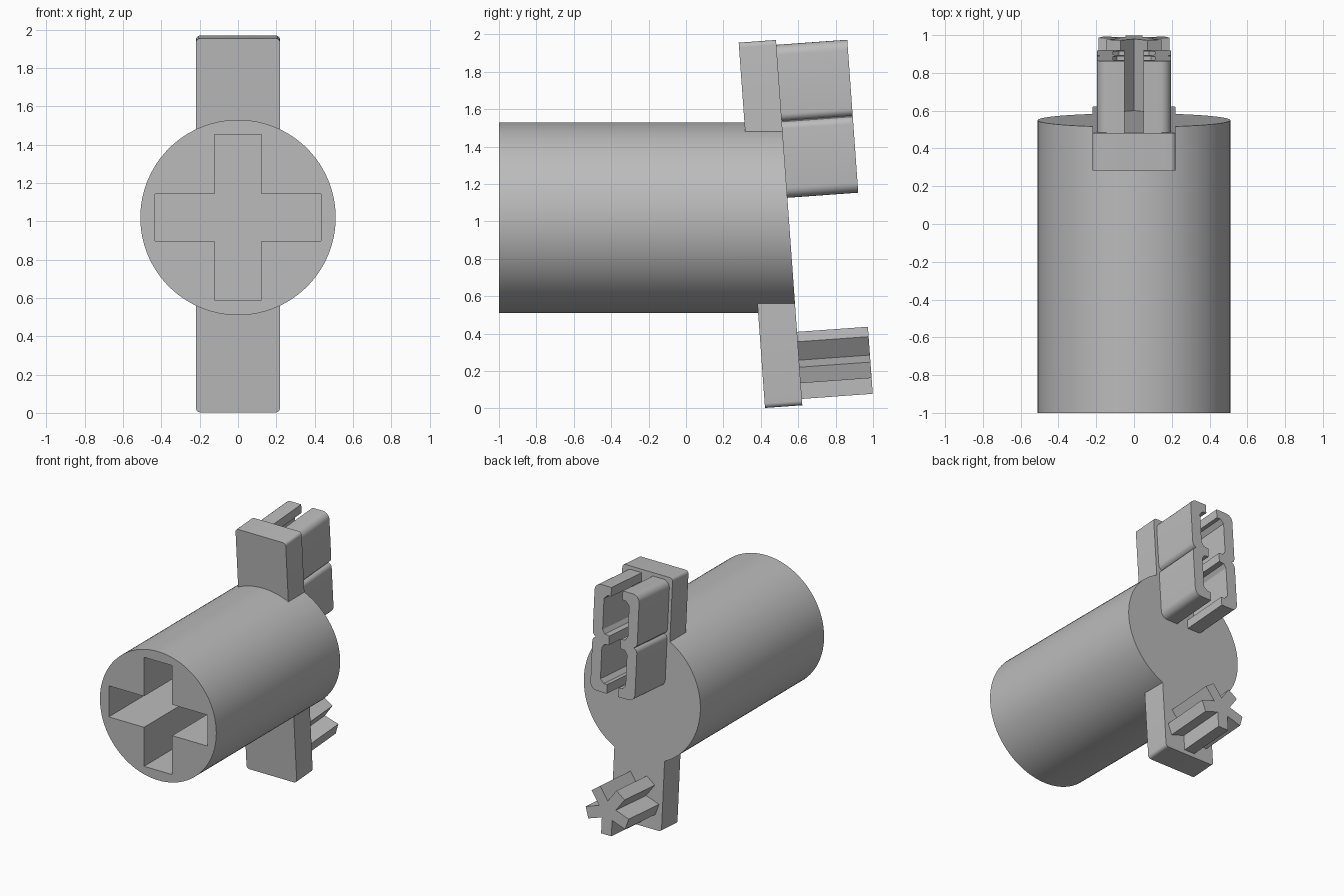
import bpy, bmesh, math
from mathutils import Vector

if "Cube" in bpy.data.objects:
    bpy.data.objects.remove(bpy.data.objects["Cube"])

grey = bpy.data.materials.new("plain_grey")
grey.use_nodes = True
grey.diffuse_color = (0.5, 0.5, 0.5, 1)
grey.node_tree.nodes["Principled BSDF"].inputs["Base Color"].default_value = (0.5, 0.5, 0.5, 1)

TILT = math.atan(0.072)
UP = Vector((0, -math.sin(TILT), math.cos(TILT)))
OUT = Vector((0, math.cos(TILT), math.sin(TILT)))
BASE = Vector((0, 0.623, 0))          # tilted back plane at ground level
AXIS_Z = 1.02


def prism(name, profile, near, far, up=UP, out=OUT, base=BASE):
    """Extrude a closed (x, up) profile between two distances along out."""
    bm = bmesh.new()
    verts = [bm.verts.new(base + Vector((x, 0, 0)) + up * v + out * near) for x, v in profile]
    face = bm.faces.new(verts)
    top = bmesh.ops.extrude_face_region(bm, geom=[face])["geom"]
    moved = [g for g in top if isinstance(g, bmesh.types.BMVert)]
    bmesh.ops.translate(bm, verts=moved, vec=out * (far - near))
    bmesh.ops.recalc_face_normals(bm, faces=bm.faces)
    mesh = bpy.data.meshes.new(name)
    bm.to_mesh(mesh)
    bm.free()
    mesh.materials.append(grey)
    obj = bpy.data.objects.new(name, mesh)
    bpy.context.collection.objects.link(obj)
    return obj


def straight(name, profile, near, far):
    return prism(name, profile, near, far, Vector((0, 0, 1)), Vector((0, 1, 0)), Vector((0, 0, AXIS_Z)))


def arc(cx, cy, r, start, end, steps=6):
    return [(cx + r * math.cos(math.radians(start + (end - start) * i / steps)),
             cy + r * math.sin(math.radians(start + (end - start) * i / steps)))
            for i in range(steps + 1)]


def rounded_rect(w, lo, hi, r):
    return (arc(w - r, hi - r, r, 90, 0) + arc(w - r, lo + r, r, 0, -90)
            + arc(r - w, lo + r, r, -90, -180) + arc(r - w, hi - r, r, 180, 90))


def combine(target, tool, operation):
    mod = target.modifiers.new(operation.lower(), 'BOOLEAN')
    mod.operation, mod.solver, mod.object = operation, 'EXACT', tool
    bpy.context.view_layer.objects.active = target
    bpy.ops.object.modifier_apply(modifier=mod.name)
    bpy.data.objects.remove(tool)


# Body: round barrel and tilted mounting plate, trimmed by one slanted plane
body = straight("barrel_and_plate", arc(0, 0, 0.51, 0, 360, 96)[:-1], -1, 0.8)
combine(body, prism("plate", rounded_rect(0.22, 0.017, 1.975, 0.025), -0.2, 0.2), 'UNION')
combine(body, prism("trim", [(-1, -1), (1, -1), (1, 3), (-1, 3)], 0, 1), 'DIFFERENCE')

# Cross-shaped socket in the front
a, b = 0.123, 0.432
cross = [(a, a), (a, b), (-a, b), (-a, a), (-b, a), (-b, -a),
         (-a, -a), (-a, -b), (a, -b), (a, -a), (b, -a), (b, a)]
combine(body, straight("socket", cross, -1.2, 0.2), 'DIFFERENCE')

# Upper pin: two mirrored brackets, each with a pair of rounded lobes
MID, HALF = 1.539, 0.41
SLIT, INNER, OUTER, R = 0.05, 0.11, 0.195, 0.055
upper = [(SLIT, HALF)] + arc(OUTER - R, HALF - R, R, 90, 0) + arc(OUTER - 0.04, 0.04, 0.04, 0, -70)
inside = [(SLIT, 0.035), (INNER - 0.02, 0.04), (INNER, 0.07),
          (INNER, HALF - 0.1), (INNER - 0.03, HALF - 0.07), (SLIT, HALF - 0.07)]
outer_edge = upper + [(x, -v) for x, v in reversed(upper)]
inner_edge = [(x, -v) for x, v in reversed(inside)] + inside
bracket = [(x, MID + v) for x, v in outer_edge + inner_edge]
pins = [prism("left_bracket_pin", bracket, -0.01, 0.38),
        prism("right_bracket_pin", [(-x, v) for x, v in bracket], -0.01, 0.38)]

# Lower pin: five-armed star with one arm pointing down
W, REACH, CENTRE = 0.045, 0.184, 0.235
star = []
for i in range(5):
    t = math.radians(-90 + 72 * i)
    d, s = Vector((math.cos(t), math.sin(t))), Vector((-math.sin(t), math.cos(t)))
    valley = t + math.radians(36)
    dip = W / math.sin(math.radians(36))
    for p in (d * REACH - s * W, d * REACH + s * W,
              Vector((math.cos(valley), math.sin(valley))) * dip):
        star.append((p.x, CENTRE + p.y))
pins.append(prism("star_pin", star, -0.01, 0.38))

# Smooth the curved walls, keep the edges crisp
bpy.ops.object.select_all(action='DESELECT')
for obj in [body] + pins:
    obj.select_set(True)
bpy.context.view_layer.objects.active = body
bpy.ops.object.shade_smooth_by_angle(angle=math.radians(30))
